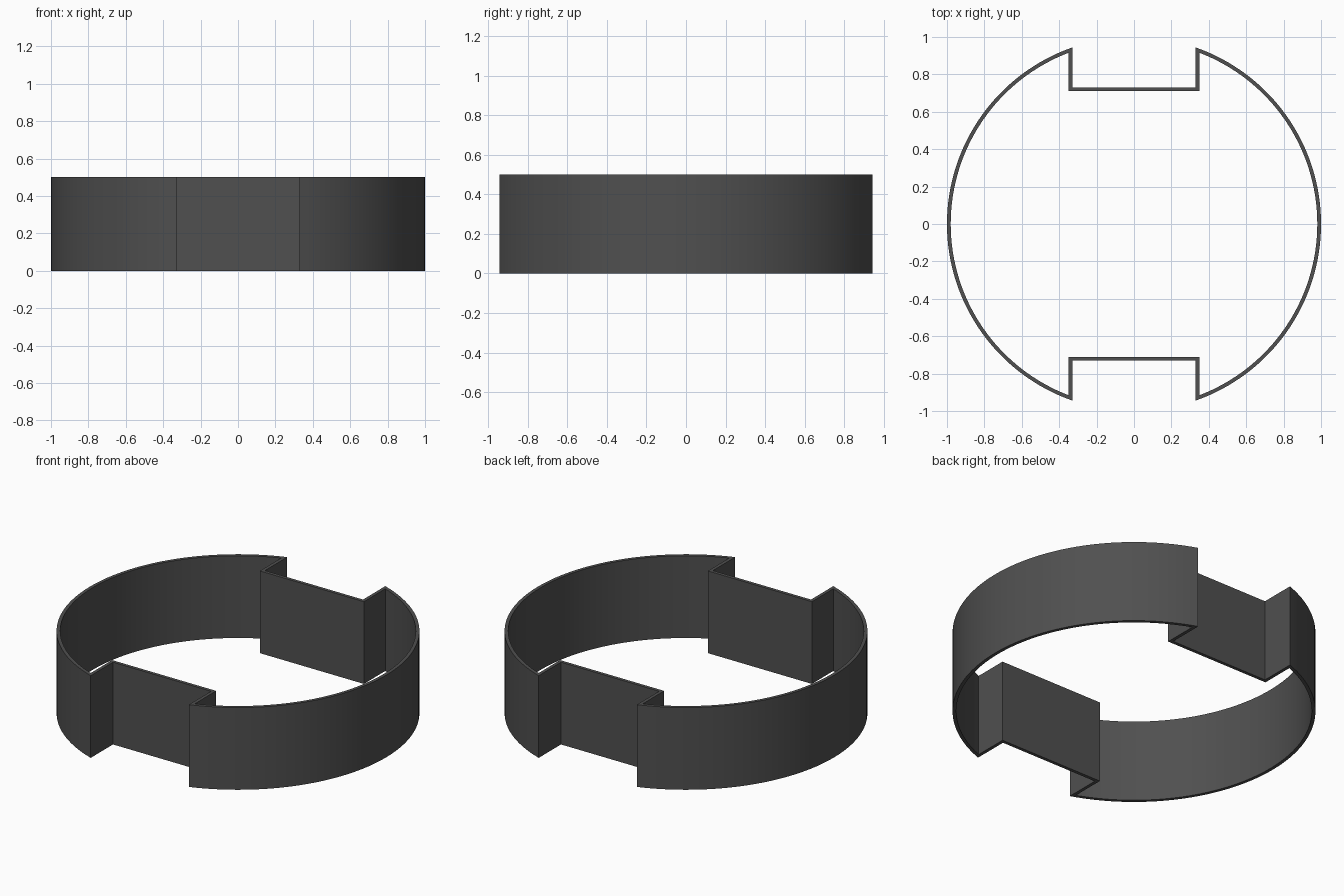
import bpy, bmesh, math

if "Cube" in bpy.data.objects:
    bpy.data.objects.remove(bpy.data.objects["Cube"])

HEIGHT = 0.5
ARC_STEPS = 64


def notched_circle(radius, half_width, floor_y):
    """Closed outline: two side arcs joined by two rectangular notches."""
    tip = math.acos(half_width / radius)
    pts = []
    for side in (0, math.pi):
        for i in range(ARC_STEPS + 1):
            a = side - tip + 2 * tip * i / ARC_STEPS
            pts.append((radius * math.cos(a), radius * math.sin(a)))
        s = 1 if side == 0 else -1
        pts += [(s * half_width, s * floor_y), (-s * half_width, s * floor_y)]
    return pts


# Outer and inner outlines of the thin wall
outer = notched_circle(1.0, 0.33, 0.73)
inner = notched_circle(0.98, 0.35, 0.71)

bm = bmesh.new()


def ring(points, z):
    return [bm.verts.new((x, y, z)) for x, y in points]


# Bridge the four loops into a closed band
loops = [ring(outer, 0), ring(outer, HEIGHT), ring(inner, HEIGHT), ring(inner, 0)]
n = len(outer)
for k in range(4):
    a, b = loops[k], loops[(k + 1) % 4]
    for i in range(n):
        j = (i + 1) % n
        bm.faces.new((a[i], a[j], b[j], b[i]))
bmesh.ops.recalc_face_normals(bm, faces=bm.faces)

mesh = bpy.data.meshes.new("notched_ring")
bm.to_mesh(mesh)
bm.free()
obj = bpy.data.objects.new("notched_ring", mesh)
bpy.context.collection.objects.link(obj)

# Dark grey finish
mat = bpy.data.materials.new("dark_grey")
mat.diffuse_color = (0.08, 0.08, 0.08, 1)
mat.use_nodes = True
mat.node_tree.nodes["Principled BSDF"].inputs["Base Color"].default_value = mat.diffuse_color
mesh.materials.append(mat)

# Smooth arcs, crisp corners
bpy.context.view_layer.objects.active = obj
obj.select_set(True)
bpy.ops.object.shade_smooth_by_angle(angle=math.radians(30))
